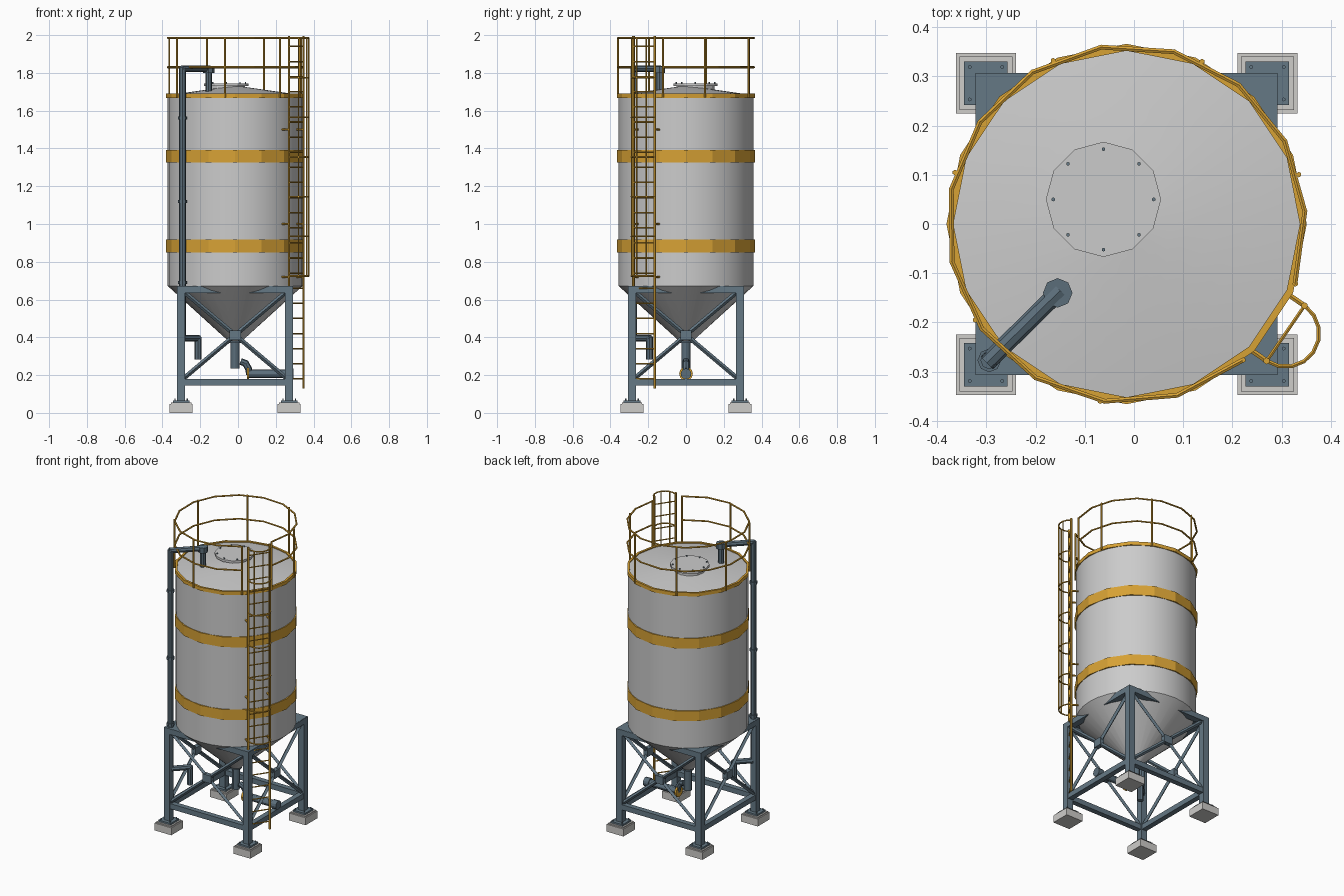
import bpy, bmesh, math
from mathutils import Vector, Matrix

if "Cube" in bpy.data.objects:
    bpy.data.objects.remove(bpy.data.objects["Cube"])

CX = -0.015          # tank axis, all parts are modelled around it


def material(name, rgb):
    m = bpy.data.materials.new(name)
    m.diffuse_color = (*rgb, 1)
    m.use_nodes = True
    m.node_tree.nodes["Principled BSDF"].inputs["Base Color"].default_value = m.diffuse_color
    return m


SHELL = material("pale grey shell", (0.60, 0.60, 0.60))
CONCRETE = material("concrete", (0.62, 0.61, 0.59))
STEEL = material("blue grey steel", (0.13, 0.19, 0.235))
PIPE = material("dark pipe steel", (0.105, 0.155, 0.195))
OCHRE = material("safety ochre", (0.68, 0.36, 0.035))


def finish(name, bm, mat, smooth=None):
    bmesh.ops.recalc_face_normals(bm, faces=bm.faces[:])
    me = bpy.data.meshes.new(name)
    bm.to_mesh(me)
    bm.free()
    me.materials.append(mat)
    ob = bpy.data.objects.new(name, me)
    ob.location.x = CX
    bpy.context.collection.objects.link(ob)
    if smooth:
        bpy.ops.object.select_all(action='DESELECT')
        ob.select_set(True)
        bpy.context.view_layer.objects.active = ob
        bpy.ops.object.shade_smooth_by_angle(angle=math.radians(smooth))
    return ob


def rod(bm, a, b, r, n=8, ext=0.0):
    a, b = Vector(a), Vector(b)
    d = b - a
    rot = d.to_track_quat('Z', 'Y').to_matrix().to_4x4()
    bmesh.ops.create_cone(bm, cap_ends=True, segments=n, radius1=r, radius2=r,
                          depth=d.length + 2 * ext,
                          matrix=Matrix.Translation((a + b) / 2) @ rot)


def tube(bm, pts, r, n=8):
    for a, b in zip(pts, pts[1:]):
        rod(bm, a, b, r, n, r * 0.4)


def box(bm, c, size, rot=Matrix()):
    m = rot @ Matrix.Translation(c) @ Matrix.Diagonal((*size, 1))
    bmesh.ops.create_cube(bm, size=1, matrix=m)


def lathe(bm, profile, n, center=(0, 0)):
    rings = []
    for r, z in profile:
        rings.append([bm.verts.new((center[0] + r * math.cos(2 * math.pi * i / n),
                                    center[1] + r * math.sin(2 * math.pi * i / n), z))
                      for i in range(n)])
    for p, q in zip(rings, rings[1:]):
        for i in range(n):
            j = (i + 1) % n
            bm.faces.new((p[i], p[j], q[j], q[i]))
    bm.faces.new(rings[0][::-1])
    bm.faces.new(rings[-1])


def polar(r, deg, z):
    t = math.radians(deg)
    return Vector((r * math.cos(t), r * math.sin(t), z))


# Tank shell: hopper cone, wall and shallow roof
bm = bmesh.new()
lathe(bm, [(0.03, 0.375), (0.355, 0.67), (0.357, 0.672), (0.357, 1.682), (0.02, 1.73)], 32)
finish("tank_shell", bm, SHELL, 30)

# Painted bands and roof rim
for name, z0, z1 in (("lower_band", 0.85, 0.917), ("upper_band", 1.325, 1.392),
                     ("roof_rim", 1.667, 1.69)):
    bm = bmesh.new()
    n = 16
    ring = [[bm.verts.new(polar(r, 360 * i / n, z)) for i in range(n)]
            for r, z in ((0.366, z0), (0.366, z1), (0.352, z1), (0.352, z0))]
    for k in range(4):
        p, q = ring[k], ring[(k + 1) % 4]
        for i in range(n):
            j = (i + 1) % n
            bm.faces.new((p[i], p[j], q[j], q[i]))
    finish(name, bm, OCHRE)

# Roof hatch with bolted cover
H = (-0.047, 0.05)
bm = bmesh.new()
lathe(bm, [(0.10, 1.69), (0.10, 1.73), (0.117, 1.73), (0.117, 1.745)], 12, H)
finish("roof_hatch", bm, SHELL)
bm = bmesh.new()
for i in range(8):
    p = polar(0.102, 45 * i, 1.74) + Vector((*H, 0))
    rod(bm, p, p + Vector((0, 0, 0.012)), 0.004, 6)
finish("hatch_bolts", bm, STEEL)

# Support frame, one quarter at a time
L = 0.286
frame, feet, plates = bmesh.new(), bmesh.new(), bmesh.new()
for k in range(4):
    R = Matrix.Rotation(math.pi / 2 * k, 4, 'Z')
    # leg, footing, base plate and anchor bolts
    box(frame, (-L, -L, 0.365), (0.042, 0.042, 0.61), R)
    box(feet, (-L, -L, 0.024), (0.122, 0.122, 0.048), R)
    box(feet, (-L, -L, 0.051), (0.108, 0.108, 0.008), R)
    box(plates, (-L, -L, 0.06), (0.088, 0.088, 0.012), R)
    for sx in (-1, 1):
        for sy in (-1, 1):
            p = R @ Vector((-L + sx * 0.033, -L + sy * 0.033, 0.06))
            rod(plates, p, p + Vector((0, 0, 0.015)), 0.004, 6)
    # top and bottom beams
    box(frame, (0, -L, 0.652), (0.56, 0.042, 0.036), R)
    box(frame, (0, -L, 0.163), (0.56, 0.034, 0.034), R)
    # crossed braces with centre plate
    for s in (-1, 1):
        rod(frame, R @ Vector((-0.27 * s, -L, 0.185)), R @ Vector((0.27 * s, -L, 0.64)), 0.012, 4)
    box(plates, (0, -L, 0.412), (0.06, 0.03, 0.05), R)
    # corner gusset under the shell
    c = 0.305
    tri = [(-c, -c), (-c + 0.17, -c), (-c, -c + 0.17)]
    lo = [frame.verts.new(R @ Vector((x, y, 0.655))) for x, y in tri]
    hi = [frame.verts.new(R @ Vector((x, y, 0.671))) for x, y in tri]
    frame.faces.new(lo[::-1])
    frame.faces.new(hi)
    for i in range(3):
        j = (i + 1) % 3
        frame.faces.new((lo[i], lo[j], hi[j], hi[i]))
finish("support_frame", frame, STEEL)
finish("footings", feet, CONCRETE)
finish("base_plates", plates, STEEL)

# Fill line: roof spout, riser and lower branch
bm = bmesh.new()
tube(bm, [(-0.14, -0.14, 1.70), (-0.14, -0.14, 1.822), (-0.279, -0.277, 1.822),
          (-0.279, -0.277, 0.395), (-0.197, -0.193, 0.395), (-0.197, -0.193, 0.29)], 0.018)
for z in (0.69, 1.12, 1.56):
    rod(bm, (-0.279, -0.277, z - 0.008), (-0.279, -0.277, z + 0.008), 0.024)
rod(bm, (-0.14, -0.14, 1.80), (-0.14, -0.14, 1.835), 0.03)
finish("fill_line", bm, PIPE, 30)

# Discharge: outlet pipe, elbow and conveying pipe
bm = bmesh.new()
rod(bm, (0, 0, 0.235), (0, 0, 0.42), 0.024, 12)
rod(bm, (0, 0, 0.37), (0, 0, 0.39), 0.036, 12)
tube(bm, [(0.035, 0, 0.27), (0.055, 0, 0.262), (0.07, 0, 0.235), (0.075, 0, 0.21)], 0.018)
rod(bm, (0.072, 0, 0.207), (0.30, 0, 0.207), 0.022, 12)
rod(bm, (0.27, 0, 0.207), (0.308, 0, 0.207), 0.028, 12)
finish("discharge_pipe", bm, PIPE, 30)
bm = bmesh.new()
rod(bm, (0.062, 0, 0.207), (0.074, 0, 0.207), 0.036, 12)
finish("discharge_flange", bm, OCHRE)

# Guard rail with a gap for the ladder
bm = bmesh.new()
for z in (1.83, 1.985):
    tube(bm, [polar(0.363, -19.5 + 329.5 * i / 14, z) for i in range(15)], 0.0055, 6)
for deg in [-19.5] + [16 + 49.1 * i for i in range(7)]:
    rod(bm, polar(0.364, deg, 1.67), polar(0.364, deg, 1.988), 0.0055, 6)
finish("guard_rail", bm, OCHRE)

# Ladder with safety cage
A = math.radians(-34.5)
OUT = Vector((math.cos(A), math.sin(A), 0))
TAN = Vector((-math.sin(A), math.cos(A), 0))
UP = Vector((0, 0, 1))
MID, HALF = OUT * 0.392, 0.068
bm = bmesh.new()
for s in (-1, 1):
    foot = MID + TAN * HALF * s
    rod(bm, foot + UP * 0.13, foot + UP * 1.995, 0.007, 6)
    for z in (0.72, 1.0, 1.5):
        rod(bm, foot + UP * z, foot - OUT * 0.043 + UP * z, 0.006, 6)
for i in range(23):
    z = UP * (0.18 + 0.08 * i)
    rod(bm, MID - TAN * HALF + z, MID + TAN * HALF + z, 0.004, 6)
finish("ladder", bm, OCHRE)


def cage(deg, z):
    t = math.radians(deg)
    return MID + (TAN * math.cos(t) + OUT * math.sin(t)) * HALF + UP * z


bm = bmesh.new()
for i in range(7):
    z = 0.725 + 0.21 * i
    tube(bm, [cage(180 * k / 8, z) for k in range(9)], 0.0045, 6)
for deg in (45, 90, 135):
    rod(bm, cage(deg, 0.725), cage(deg, 1.985), 0.0035, 6)
finish("ladder_cage", bm, OCHRE)
